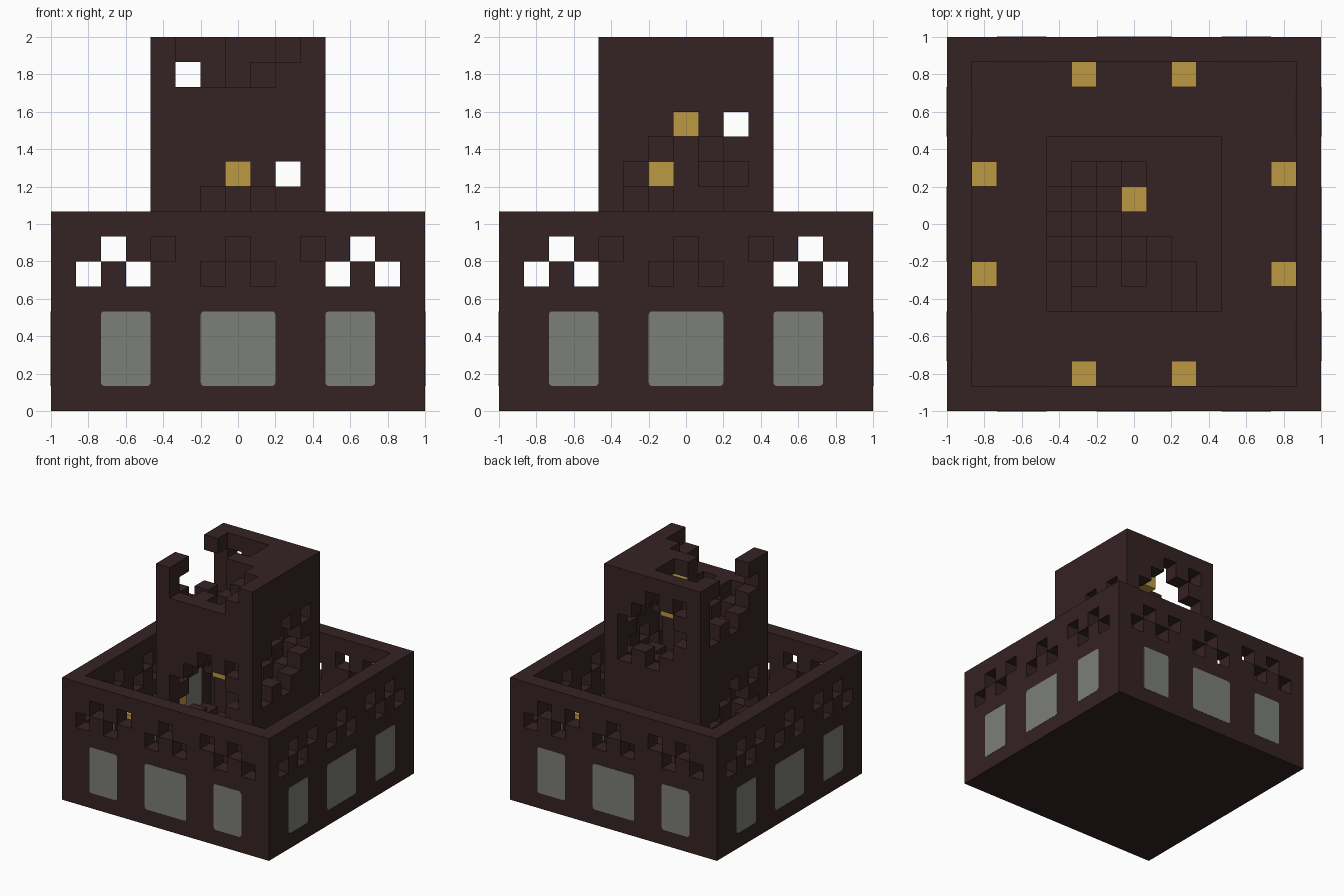
import bpy
import bmesh
from mathutils import Vector

cube = bpy.data.objects.get("Cube")
if cube:
    bpy.data.objects.remove(cube, do_unlink=True)

N = 15            # blocks along each side
U = 2 / N         # block size
MID = 7


def material(name, rgb):
    m = bpy.data.materials.new(name)
    m.use_nodes = True
    m.diffuse_color = (*rgb, 1)
    bsdf = next(n for n in m.node_tree.nodes if n.type == 'BSDF_PRINCIPLED')
    bsdf.inputs["Base Color"].default_value = (*rgb, 1)
    return m


brick = material("dark_brick", (0.036, 0.016, 0.017))
gold = material("lamp_gold", (0.503, 0.314, 0.054))
glass = material("grey_glass", (0.202, 0.209, 0.195))


def finish(name, bm, mat):
    me = bpy.data.meshes.new(name)
    bm.to_mesh(me)
    bm.free()
    me.materials.append(mat)
    ob = bpy.data.objects.new(name, me)
    bpy.context.collection.objects.link(ob)
    return ob


def box(x0, x1, y0, y1, z0, z1):
    """Set of block cells, both ends included."""
    return {(x, y, z) for x in range(x0, x1 + 1)
            for y in range(y0, y1 + 1) for z in range(z0, z1 + 1)}


def blocks(name, cells, mat, solid=()):
    """Mesh of the outer faces of a set of blocks."""
    bm = bmesh.new()
    known = {}

    def vert(p):
        if p not in known:
            known[p] = bm.verts.new(((p[0] - N / 2) * U, (p[1] - N / 2) * U, p[2] * U))
        return known[p]

    for c in sorted(cells):
        for axis in range(3):
            for side in (0, 1):
                n = list(c)
                n[axis] += 2 * side - 1
                if tuple(n) in cells or tuple(n) in solid:
                    continue
                ring = []
                for a, b in ((0, 0), (1, 0), (1, 1), (0, 1)):
                    p = list(c)
                    p[axis] += side
                    p[(axis + 1) % 3] += a
                    p[(axis + 2) % 3] += b
                    ring.append(vert(tuple(p)))
                bm.faces.new(ring if side else ring[::-1])
    return finish(name, bm, mat)


# Outer walls with a row of pierced blocks on every side
wall = box(0, 14, 0, 14, 1, 7) - box(1, 13, 1, 13, 1, 7)
pierced = [(i, 5) for i in (1, 3, 6, 8, 11, 13)] + [(i, 6) for i in (2, 4, 7, 10, 12)]
for i, z in pierced:
    wall -= {(i, 0, z), (i, 14, z), (0, i, z), (14, i, z)}
floor = box(0, 14, 0, 14, 0, 0)

# Tower with a tunnel spiralling up around a central core
tower = box(4, 10, 4, 10, 1, 14)
core = box(MID, MID, MID, MID, 1, 14)
quarters = [(1, 0), (0, 1), (-1, 0), (0, -1)]
lamps = set()
for k in range(8):
    ox, oy = quarters[k % 4]          # outward direction
    zc = 1 + 2 * k
    for c in list(tower):
        dx, dy, w = c[0] - MID, c[1] - MID, c[2] - zc
        u = dx * ox + dy * oy - 2
        v = -dx * oy + dy * ox        # along the climb
        ramp = w == -1 and -2 <= v < 0 and abs(u) <= 1
        if abs(u) + abs(v) + abs(w) <= 3 or ramp:
            tower.discard(c)
    lamp = (MID + ox, MID + oy, zc + 2)
    if lamp[2] < N:
        lamps.add(lamp)

# Broken top of the tower
tower -= box(5, 9, 4, 5, 14, 14) | box(5, 8, 6, 6, 14, 14) | box(5, 8, 4, 4, 13, 13)
tower -= box(6, 7, 8, 9, 14, 14)
tower |= core
tower -= lamps
tower -= {(x, y, z + 1) for x, y, z in lamps}

blocks("courtyard_floor", floor, brick)
blocks("outer_wall", wall, brick)
blocks("tower", tower, brick)
blocks("stair_lamps", lamps, gold)

# Lamps on the inside of the outer walls
wall_lamps = set()
for i in (5, 9):
    for e in (1, 13):
        wall_lamps |= {(i, e, 3), (e, i, 3)}
blocks("wall_lamps", wall_lamps, gold)


# Window panes with softened corners, on both faces of each wall
def pane(name, centre, width, normal):
    bm = bmesh.new()
    h = 3 * U
    side = Vector((-normal.y, normal.x, 0))
    up = Vector((0, 0, 1))
    corners = [centre + side * (a * width / 2) + up * (b * h / 2)
               for a, b in ((-1, -1), (1, -1), (1, 1), (-1, 1))]
    bm.faces.new([bm.verts.new(p) for p in corners])
    bmesh.ops.bevel(bm, geom=bm.verts[:], offset=0.02, segments=3,
                    profile=0.5, affect='VERTICES')
    ext = bmesh.ops.extrude_face_region(bm, geom=bm.faces[:])
    moved = [g for g in ext["geom"] if isinstance(g, bmesh.types.BMVert)]
    bmesh.ops.translate(bm, verts=moved, vec=normal * 0.004)
    bmesh.ops.recalc_face_normals(bm, faces=bm.faces[:])
    finish(name, bm, glass)


for label, (nx, ny) in zip(("left", "back", "right", "front"), quarters):
    n = Vector((nx, ny, 0))
    along = Vector((-ny, nx, 0))
    for pos, width in ((-4.5, 2), (0, 3), (4.5, 2)):
        base = along * (pos * U) + Vector((0, 0, 2.5 * U))
        pane(f"{label}_window_outside", base + n * 0.998, width * U, n)
        pane(f"{label}_window_inside", base + n * (1 - U + 0.002), width * U, -n)
